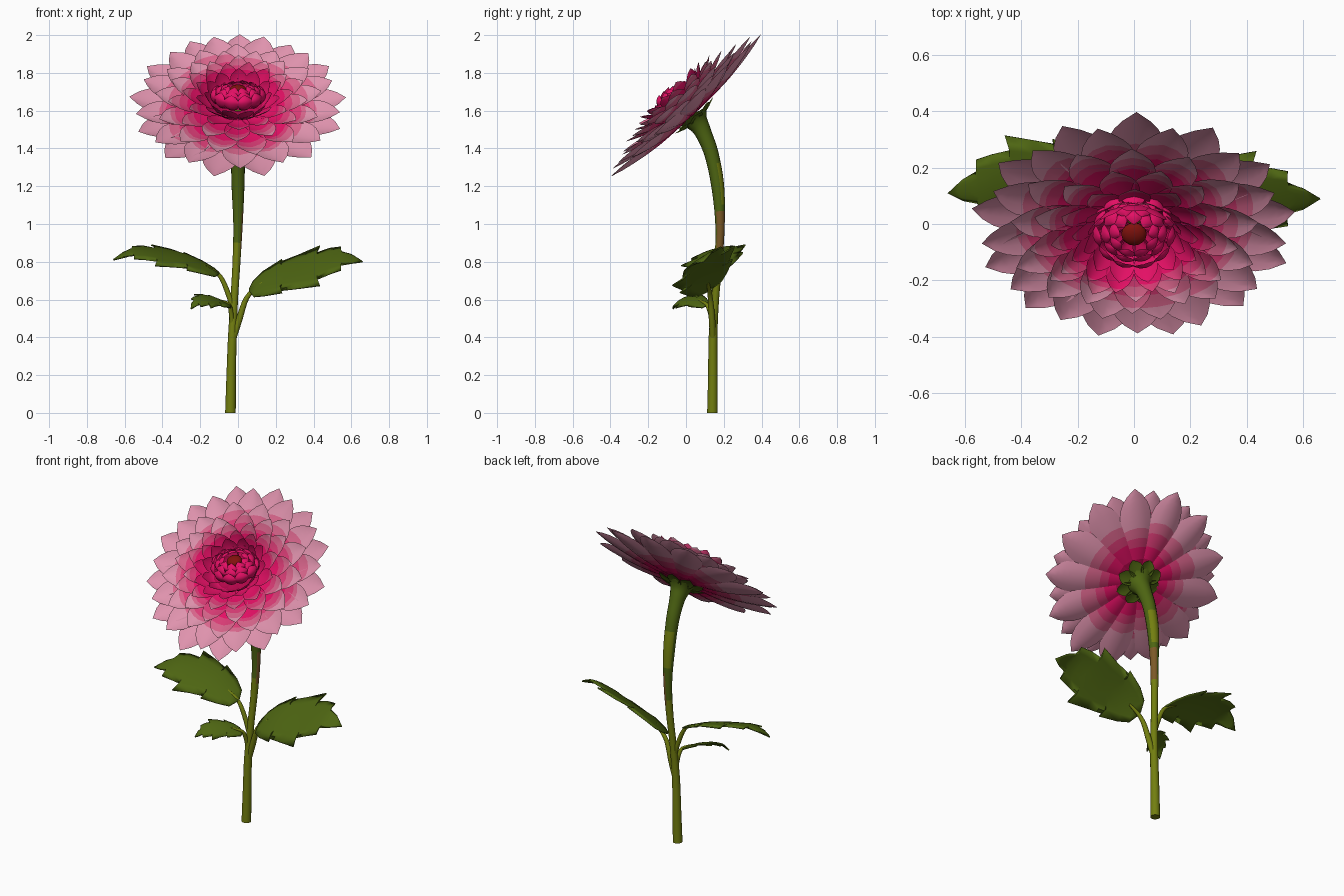
import bpy, bmesh, math, random
from mathutils import Vector, Matrix

random.seed(4)
cube = bpy.data.objects.get("Cube")
if cube:
    bpy.data.objects.remove(cube)


def material(name, r, g, b):
    m = bpy.data.materials.new(name)
    m.diffuse_color = (r, g, b, 1)
    m.use_nodes = True
    bsdf = m.node_tree.nodes["Principled BSDF"]
    bsdf.inputs["Base Color"].default_value = (r, g, b, 1)
    bsdf.inputs["Roughness"].default_value = 0.7
    return m


PALE = material("pale pink", 0.74, 0.29, 0.42)
BLUSH = material("blush pink", 0.69, 0.13, 0.26)
ROSE = material("rose pink", 0.70, 0.045, 0.18)
HOT = material("hot pink", 0.78, 0.005, 0.13)
DEEP = material("deep pink", 0.46, 0.002, 0.07)
RED = material("dark red", 0.22, 0.006, 0.004)
LEAF = material("leaf green", 0.075, 0.13, 0.006)
STEM = material("olive green", 0.17, 0.21, 0.005)
BROWN = material("stem brown", 0.20, 0.10, 0.02)


def finish(bm, name, mats):
    """Turn a bmesh into a smooth-shaded object."""
    bmesh.ops.remove_doubles(bm, verts=bm.verts, dist=0.0002)
    me = bpy.data.meshes.new(name)
    bm.to_mesh(me)
    bm.free()
    for m in mats:
        me.materials.append(m)
    ob = bpy.data.objects.new(name, me)
    bpy.context.collection.objects.link(ob)
    bpy.ops.object.select_all(action='DESELECT')
    ob.select_set(True)
    bpy.context.view_layer.objects.active = ob
    bpy.ops.object.shade_smooth_by_angle(angle=math.radians(40))
    return ob


def spline(pts, u):
    """Point at u (0 to 1) on a smooth curve through pts."""
    p = [Vector(q) for q in pts]
    p = [2 * p[0] - p[1]] + p + [2 * p[-1] - p[-2]]
    x = min(u, 0.99999) * (len(p) - 3)
    i, f = int(x), x - int(x)
    a, b, c, d = p[i:i + 4]
    return 0.5 * (2 * b + (c - a) * f + (2 * a - 5 * b + 4 * c - d) * f * f
                  + (3 * b - a - 3 * c + d) * f ** 3)


def bridge(bm, rows, closed=False):
    """Fill quads between rows of vertices; return the faces row by row."""
    out = []
    for a, b in zip(rows, rows[1:]):
        n = len(a)
        out.append([bm.faces.new((a[k], a[(k + 1) % n], b[(k + 1) % n], b[k]))
                    for k in range(n if closed else n - 1)])
    return out


def tube(name, pts, mats, steps, sides=12):
    """Round tube; each point is x, y, z, radius."""
    bm = bmesh.new()
    rows = []
    for i in range(steps + 1):
        u = i / steps
        p = spline(pts, u)
        t = (spline(pts, min(u + 0.02, 1)) - spline(pts, max(u - 0.02, 0))).to_3d().normalized()
        e2 = t.cross(Vector((1, 0, 0))).normalized()
        e1 = e2.cross(t)
        ring = [math.tau * k / sides for k in range(sides)]
        rows.append([bm.verts.new(p.to_3d() + p.w * (e1 * math.cos(a) + e2 * math.sin(a)))
                     for a in ring])
    bridge(bm, rows, True)
    bm.faces.new(rows[0])
    bm.faces.new(rows[-1])
    bmesh.ops.recalc_face_normals(bm, faces=bm.faces)
    return finish(bm, name, mats)


# Flower head frame: x across, y up the tilted face, z out of the face
HEAD = (Matrix(((1, 0, 0, 0), (0, 0.725, -0.69, -0.004), (0, 0.69, 0.725, 1.624), (0, 0, 0, 1)))
        @ Matrix.Diagonal((1, 0.95, 1, 1)))
# The bud leans back a little inside the head
CORE = HEAD @ Matrix.Translation((0, 0.008, 0)) @ Matrix.Rotation(math.radians(-20), 4, 'X')
WIDTHS = [(0, .35), (.25, .58), (.5, .9), (.68, 1), (.8, .92), (.9, .66), (1, 0)]
STATIONS = 18


def petal_width(s):
    for (s0, w0), (s1, w1) in zip(WIDTHS, WIDTHS[1:]):
        if s <= s1:
            return w0 + (w1 - w0) * (s - s0) / (s1 - s0)


def petal_ring(name, count, path, half, bands, mats, frame=HEAD, phase=0.0, cup=0.25,
               jitter=0.03):
    """Ring of petals; path holds (radius, height), bands the colour limits."""
    bm = bmesh.new()
    for i in range(count):
        ang = math.pi / 2 + math.tau * (i + phase) / count
        ang += random.uniform(-1, 1) * jitter
        size = 1 - random.random() * jitter
        lift = random.uniform(-0.25, 0.25) * jitter
        shift = random.uniform(-0.05, 0.05)
        out = Vector((math.cos(ang), math.sin(ang), 0))
        side = Vector((-out.y, out.x, 0))
        rows = []
        for j in range(STATIONS + 1):
            row = []
            for k in (-1, -0.55, 0, 0.55, 1):
                # rows bow toward the tip, so that colour bands are arcs
                s = j / STATIONS
                s -= 0.1 * k * k * math.sin(math.pi * s) * s
                w = petal_width(s)
                r, h = spline(path, s)
                d = spline(path, min(s + .03, 1)) - spline(path, max(s - .03, 0))
                nrm = (Vector((0, 0, d.x)) - out * d.y).normalized()
                p = out * r * size + Vector((0, 0, h + lift * s)) + side * half * w * k
                row.append(bm.verts.new(p + nrm * cup * half * w * (k * k - 0.4)))
            rows.append(row)
        for j, faces in enumerate(bridge(bm, rows)):
            for f in faces:
                f.material_index = sum((j + 0.5) / STATIONS + shift >= b for b in bands)
    bm.transform(frame)
    return finish(bm, name, mats)


# Spreading petals, outermost ring first: count, path, half width, colour limits
PINKS = [DEEP, HOT, ROSE, BLUSH, PALE]
SPREAD = [
    (13, [(.04, -.06), (.28, -.045), (.583, 0)], .102, (.2, .38, .5, .62)),
    (13, [(.04, -.045), (.27, -.025), (.548, .022)], .096, (.2, .58, .67, .76)),
    (13, [(.04, -.035), (.23, -.005), (.455, .048)], .084, (.2, .66, .75, .84)),
    (13, [(.04, -.025), (.19, .01), (.375, .075)], .07, (.25, .7, .8, .9)),
    (12, [(.04, -.015), (.16, .02), (.3, .1)], .06, (.35, .78, .87, .97)),
    (12, [(.04, -.005), (.14, .03), (.235, .12)], .052, (.5, .9, 1.2, 1.2)),
    (11, [(.04, 0), (.13, .03), (.185, .115)], .046, (.55, 1.2, 1.2, 1.2)),
]
for i, (n, path, half, bands) in enumerate(SPREAD):
    petal_ring("petal_ring_%d" % (i + 1), n, path, half, bands, PINKS, phase=i * 0.5)

# Incurved petals of the central bud
BUD = [
    (11, [(.05, 0), (.125, .02), (.145, .065), (.12, .1)], .042),
    (10, [(.04, .01), (.1, .035), (.115, .08), (.085, .11)], .038),
    (9, [(.03, .03), (.075, .055), (.085, .095), (.05, .117)], .032),
]
for i, (n, path, half) in enumerate(BUD):
    petal_ring("bud_ring_%d" % (i + 1), n, path, half, (.45,), [DEEP, HOT], CORE,
               phase=i * 0.5, cup=0.4)

# Dark centre
bm = bmesh.new()
bmesh.ops.create_uvsphere(bm, u_segments=16, v_segments=8, radius=0.045)
bm.transform(CORE @ Matrix.Translation((0, 0, 0.09)) @ Matrix.Diagonal((1, 1, 0.55, 1)))
finish(bm, "flower_centre", [RED])

# Sepals behind the petals
petal_ring("sepals", 8, [(.03, -.1), (.07, -.085), (.15, -.064)], .045, (), [LEAF], cup=-0.2)

# Main stem, flaring into the flower base
stem = tube("stem", [(-.04, .14, 0, .028), (-.036, .142, .2, .025), (-.03, .143, .4, .023),
                     (-.02, .155, .6, .02), (-.008, .172, .8, .021), (0, .18, 1, .025),
                     (0, .168, 1.2, .034), (0, .135, 1.37, .038), (0, .088, 1.49, .045),
                     (0, .055, 1.545, .063), (0, .035, 1.575, .095)],
            [STEM, LEAF, BROWN], 60, 16)
for f in stem.data.polygons:
    z = f.center.z
    if 0.87 < z < 1.08 and f.normal.x + 0.5 * f.normal.y > 0.3:
        f.material_index = 2
    elif z > 0.9 and not (1.1 < z < 1.32 and f.normal.y > 0.5):
        f.material_index = 1

# Lobed leaf edge: (distance along, relative half width)
LOBES = [(0, .05), (.04, .4), (.14, .62), (.3, .84), (.28, .72), (.42, .84), (.58, 1),
         (.55, .68), (.66, .64), (.76, .58), (.74, .36), (.87, .22), (1, 0)]


def leaf(name, mid, across, fold):
    """Lobed blade along the midrib, spread to both sides."""
    bm = bmesh.new()
    across = Vector(across)
    rows = []
    for i, (s, w) in enumerate(LOBES):
        m = i / (len(LOBES) - 1)
        row = []
        for k in (-1, -0.67, -0.33, 0, 0.33, 0.67, 1):
            a = abs(k)
            p = spline(mid, m + (s - m) * a) + across * w * k
            row.append(bm.verts.new(p - Vector((0, 0, fold * a * a * w))))
        rows.append(row)
    bridge(bm, rows)
    ob = finish(bm, name, [LEAF])
    solid = ob.modifiers.new("thickness", 'SOLIDIFY')
    solid.thickness = 0.008
    solid.offset = 0


leaf("left_leaf", [(.06, .125, .65), (.2, .11, .725), (.38, .095, .775), (.54, .09, .825),
                   (.66, .09, .80)], (0, .165, .105), .015)
leaf("right_leaf", [(-.1, .15, .74), (-.25, .16, .81), (-.4, .15, .845), (-.55, .13, .86),
                    (-.66, .11, .81)], (-.01, .17, .055), .02)
leaf("small_leaf", [(-.045, .11, .57), (-.11, .06, .6), (-.17, .005, .605), (-.22, -.04, .59),
                    (-.25, -.07, .55)], (.045, -.045, -.035), .012)

# Leaf stalks
tube("left_stalk", [(-.03, .143, .37, .014), (.005, .138, .49, .017), (.05, .128, .615, .013),
                    (.13, .117, .688, .007)], [STEM], 14)
tube("right_stalk", [(-.022, .15, .53, .014), (-.05, .15, .625, .014), (-.1, .15, .73, .011),
                     (-.18, .157, .778, .006)], [STEM], 14)
tube("small_stalk", [(-.03, .143, .45, .012), (-.037, .128, .53, .012), (-.05, .107, .575, .01),
                     (-.1, .068, .597, .005)], [STEM], 12)
